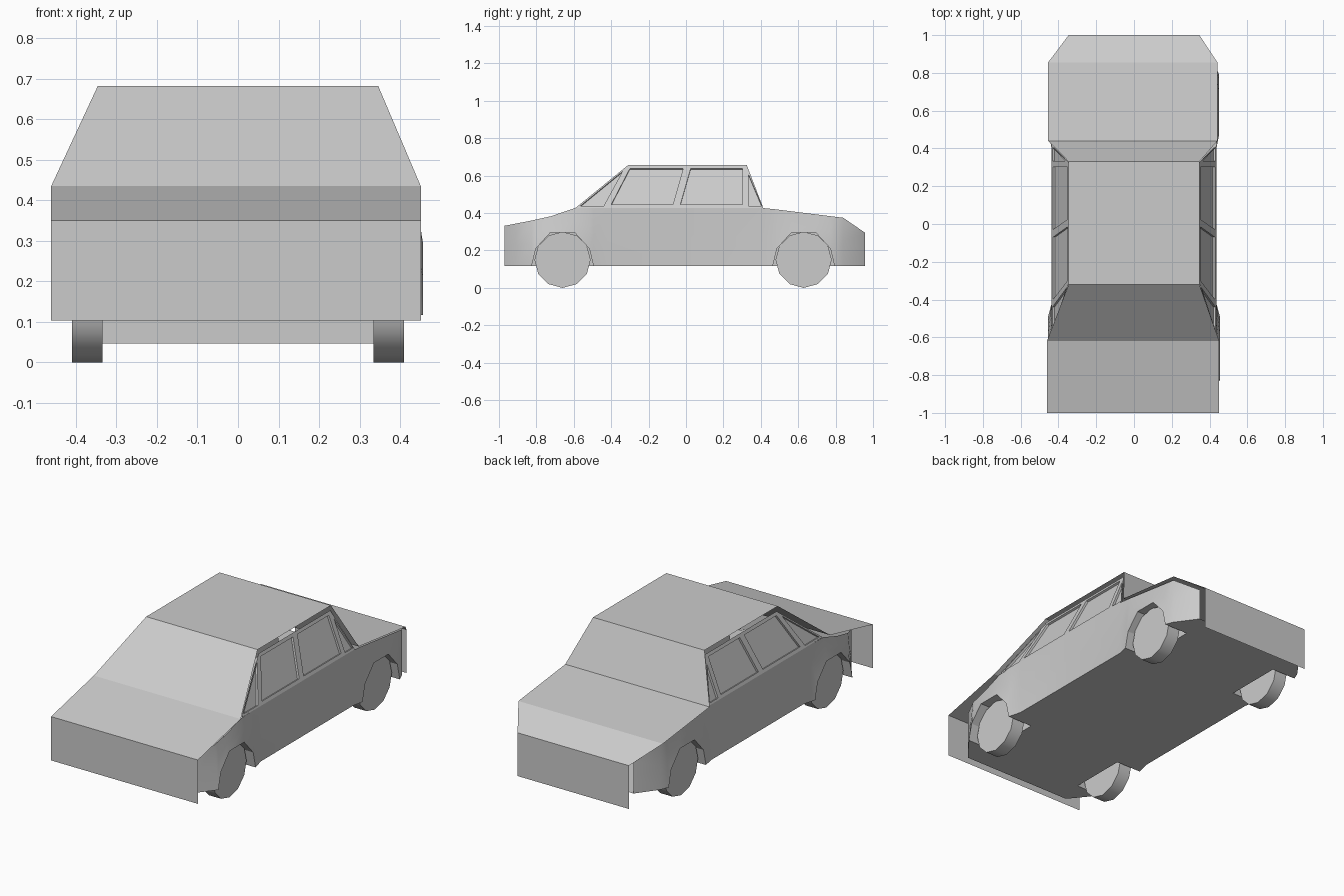
import bpy, bmesh, math
from mathutils import Vector

if "Cube" in bpy.data.objects:
    bpy.data.objects.remove(bpy.data.objects["Cube"])


def make(name, verts, faces, mirror=False, smooth=False):
    me = bpy.data.meshes.new(name)
    me.from_pydata(verts, [], faces)
    ob = bpy.data.objects.new(name, me)
    bpy.context.collection.objects.link(ob)
    if mirror:
        ob.modifiers.new("Mirror", 'MIRROR')
    if smooth:
        for o in bpy.context.selected_objects:
            o.select_set(False)
        bpy.context.view_layer.objects.active = ob
        ob.select_set(True)
        bpy.ops.object.shade_smooth_by_angle(angle=math.radians(35))
    return ob


FLOOR, WELL_X = 0.117, 0.30
AXLES = [(-0.66, 0.456), (0.629, 0.449)]   # y of axle, arch lip x
ARCH = [(-0.165, 0.117), (-0.143, 0.21), (-0.064, 0.297),
        (0.064, 0.297), (0.143, 0.21), (0.165, 0.117)]

# Upper skin: one folded sheet from front panel over the roof to rear panel
skin = [(-0.461, 0.451, -1, 0.104), (-0.461, 0.451, -1, 0.35),
        (-0.461, 0.451, -0.62, 0.435), (-0.346, 0.346, -0.32, 0.682),
        (-0.346, 0.346, 0.33, 0.682), (-0.455, 0.442, 0.44, 0.435),
        (-0.455, 0.442, 0.855, 0.387), (-0.346, 0.346, 1, 0.29),
        (-0.346, 0.346, 1, 0.047)]
verts = []
for x0, x1, y, z in skin:
    verts += [(x0, y, z), (x1, y, z)]
make("upper_body_skin", verts,
     [(2 * i, 2 * i + 1, 2 * i + 3, 2 * i + 2) for i in range(len(skin) - 1)])


# Lower side panels: columns along y with wheel arches cut into the lower edge
def interp(table, y):
    for (a, va), (b, vb) in zip(table, table[1:]):
        if y <= b:
            return va + (vb - va) * (y - a) / (b - a)
    return table[-1][1]


TOP = [(-0.97, 0.332), (-0.835, 0.358), (-0.717, 0.384), (-0.59, 0.428),
       (0.413, 0.428), (0.84, 0.375), (0.957, 0.295)]
WIDTH = [(-0.97, 0.34), (-0.91, 0.39), (-0.825, 0.428), (-0.59, 0.436),
         (0.413, 0.436), (0.84, 0.43), (0.957, 0.345)]
cols = [(y, FLOOR, interp(WIDTH, y)) for y in (-0.97, -0.91, -0.42, 0, 0.4, 0.84, 0.957)]
for yc, lip in AXLES:
    cols += [(yc + dy, z, lip) for dy, z in ARCH]
cols.sort()
verts, faces = [], []
for i, (y, zb, xb) in enumerate(cols):
    zt, xt = interp(TOP, y), interp(WIDTH, y)
    verts += [(xb, y, zb), ((xb + xt) / 2, y, (zb + zt) / 2), (xt, y, zt)]
    if i:
        a, b = 3 * (i - 1), 3 * i
        faces += [(a, b, b + 1, a + 1), (a + 1, b + 1, b + 2, a + 2)]
make("lower_side_panels", verts, faces, True, True)

# Floor: half outline with a notch at every wheel well
outline = [(0, -0.97)]
for y, zb, xb in cols:
    ends = [(yc + s * 0.165, s) for yc, _ in AXLES for s in (-1, 1)]
    hit = [s for ye, s in ends if abs(ye - y) < 1e-4]
    if hit:
        pair = [(xb, y), (WELL_X, y)]
        outline += pair if hit[0] < 0 else pair[::-1]
    elif zb < FLOOR + 0.001:
        outline.append((xb, y))
outline.append((0, 0.957))
make("floor", [(x, y, FLOOR) for x, y in outline], [tuple(range(len(outline)))], True)

# Wheel wells and twelve-sided wheels
for (yc, lip), end in zip(AXLES, ("front", "rear")):
    n = len(ARCH)
    verts = [(x, yc + dy, z) for x in (lip, WELL_X) for dy, z in ARCH]
    faces = [(i, i + 1, n + i + 1, n + i) for i in range(n - 1)]
    faces.append(tuple(range(n, 2 * n)))
    make(end + "_wheel_wells", verts, faces, True)

    k = 12
    ring = [(0.15 * math.sin(2 * math.pi * i / k), 0.15 - 0.15 * math.cos(2 * math.pi * i / k))
            for i in range(k)]
    verts = [(x, yc + dy, z) for x in (0.334, 0.41) for dy, z in ring]
    faces = [(i, (i + 1) % k, k + (i + 1) % k, k + i) for i in range(k)]
    faces += [tuple(range(k))[::-1], tuple(range(k, 2 * k))]
    make(end + "_wheels", verts, faces, True, True)


# Cabin sides: sloped panels with recessed windows
def on_side(y, z):
    return Vector((0.436 - (z - 0.428) * 0.091 / 0.228, y, z))


CABIN = [(-0.59, 0.428), (-0.31, 0.656), (0.325, 0.656), (0.413, 0.428)]
WINDOWS = [[(-0.565, 0.438), (-0.34, 0.622), (-0.44, 0.438)],
           [(-0.40, 0.445), (-0.30, 0.638), (-0.015, 0.638), (-0.07, 0.445)],
           [(-0.03, 0.445), (0.025, 0.638), (0.303, 0.638), (0.303, 0.445)],
           [(0.333, 0.438), (0.333, 0.61), (0.405, 0.438)]]
normal = Vector((0.228, 0, 0.091)).normalized()
bm = bmesh.new()
edges, loops = [], []
for poly in [CABIN] + WINDOWS:
    vs = [bm.verts.new(on_side(y, z)) for y, z in poly]
    loops.append(vs)
    edges += [bm.edges.new((vs[i], vs[(i + 1) % len(vs)])) for i in range(len(vs))]
bmesh.ops.triangle_fill(bm, edges=edges, use_beauty=True, normal=normal)
for vs in loops[1:]:
    inner = [bm.verts.new(v.co - normal * 0.012) for v in vs]
    for i in range(len(vs)):
        j = (i + 1) % len(vs)
        bm.faces.new((vs[i], vs[j], inner[j], inner[i]))
    bm.faces.new(inner)
cabin = make("cabin_sides", [], [], True)
bm.to_mesh(cabin.data)
bm.free()
